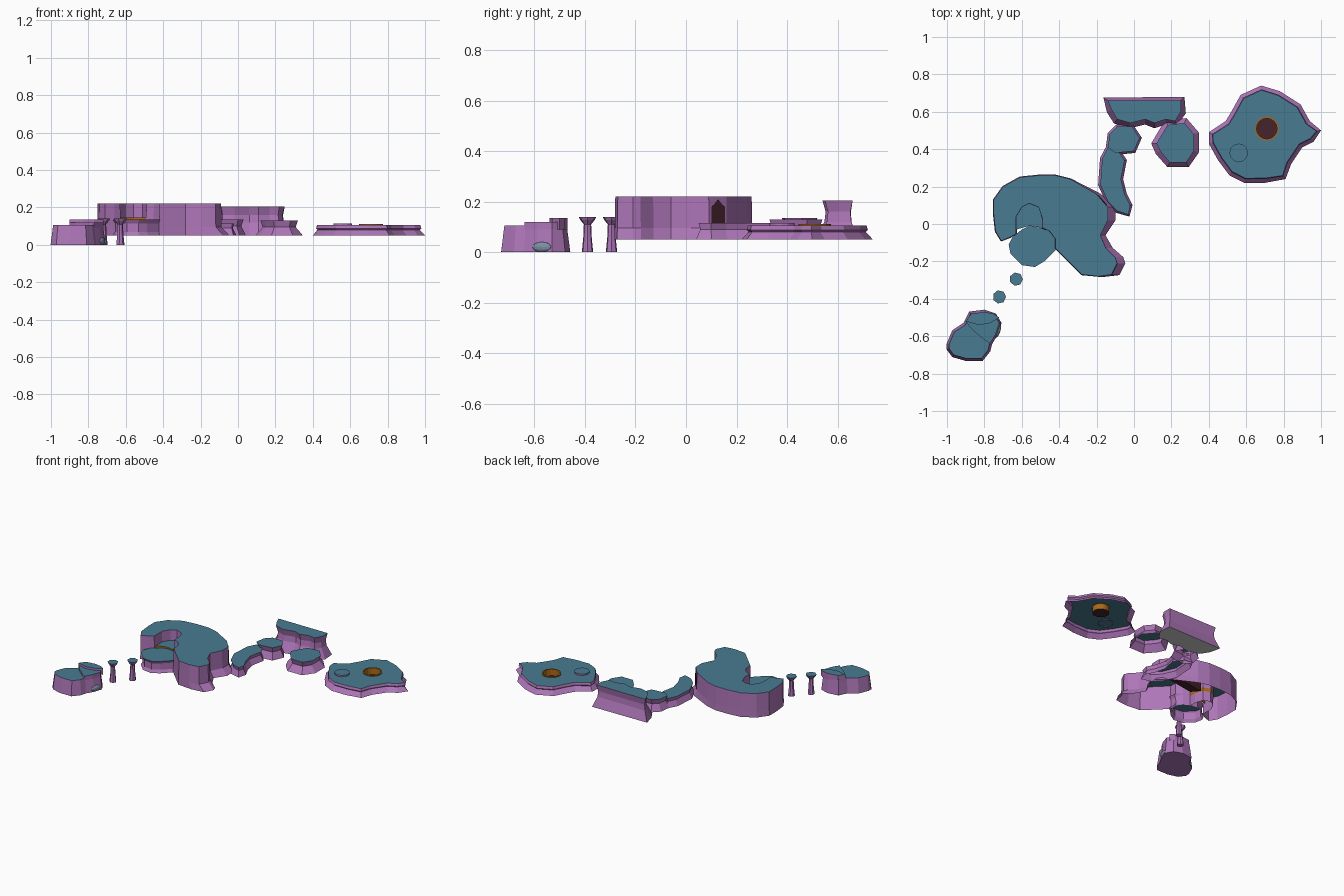
import bpy
import bmesh
import math
from mathutils import Vector

start_cube = bpy.data.objects.get("Cube")
if start_cube:
    bpy.data.objects.remove(start_cube, do_unlink=True)


def make_material(name, red, green, blue):
    mat = bpy.data.materials.new(name)
    mat.use_nodes = True
    mat.diffuse_color = (red, green, blue, 1)
    mat.node_tree.nodes["Principled BSDF"].inputs["Base Color"].default_value = (red, green, blue, 1)
    return mat


teal = make_material("teal_ground", .065, .2, .285)
purple = make_material("purple_cliff", .42, .18, .48)
maroon = make_material("dark_maroon", .06, .017, .025)
orange = make_material("orange_rim", .4, .14, .01)
grey = make_material("light_grey", .6, .6, .6)
pale = make_material("pale_blue", .2, .28, .38)


def finish(name, bm, materials):
    mesh = bpy.data.meshes.new(name)
    bm.to_mesh(mesh)
    bm.free()
    for mat in materials:
        mesh.materials.append(mat)
    obj = bpy.data.objects.new(name, mesh)
    bpy.context.collection.objects.link(obj)
    return obj


def offset_outline(points, amount):
    """Move a counterclockwise outline outward along its corner normals."""
    result = []
    for i, point in enumerate(points):
        before = (point - points[i - 1]).normalized()
        after = (points[(i + 1) % len(points)] - point).normalized()
        direction = before + after
        normal = Vector((direction.y, -direction.x)).normalized()
        result.append(point + normal * amount)
    return result


def circle(x, y, radius, sides):
    step = math.tau / sides
    return [Vector((x + radius * math.cos(i * step), y + radius * math.sin(i * step)))
            for i in range(sides)]


def hundredths(pairs):
    return [Vector(pair) / 100 for pair in pairs]


def island(name, points, levels, bottom=None, hole=None, skew=None,
           top_mat=teal, side_mat=purple):
    """Stack offset outlines from the top level down and cap the top."""
    bm = bmesh.new()
    rings = []
    for z, amount in levels:
        ring = []
        for p in offset_outline(points, amount):
            shift = skew(p, z) if skew else 0
            ring.append(bm.verts.new((p.x + shift, p.y, z)))
        rings.append(ring)
    count = len(points)
    for upper, lower in zip(rings, rings[1:]):
        for i in range(count):
            j = (i + 1) % count
            face = bm.faces.new((lower[i], lower[j], upper[j], upper[i]))
            face.material_index = 1
    if hole:
        inner = [bm.verts.new((p.x, p.y, levels[0][0])) for p in hole]
        edges = []
        for loop in (rings[0], inner):
            for i, vert in enumerate(loop):
                other = loop[i - 1]
                edges.append(bm.edges.get((vert, other)) or bm.edges.new((vert, other)))
        bmesh.ops.triangle_fill(bm, use_beauty=True, edges=edges, normal=(0, 0, 1))
    else:
        bm.faces.new(rings[0])
    if bottom:
        bm.faces.new(list(reversed(rings[-1]))).material_index = 2
    return finish(name, bm, (top_mat, side_mat, bottom or side_mat))


# High crescent plateau with an alcove; its foot spreads on the right side
plateau = hundredths([
    (-63, -5), (-63, 4), (-60, 9), (-56, 11), (-51, 9), (-49, 3), (-49, -2),
    (-45, -4), (-42, -8), (-42, -13), (-34, -21), (-28, -27), (-19, -28),
    (-12, -27), (-9, -21), (-10, -18), (-15, -13), (-18, -6), (-14, 2),
    (-14, 9), (-20, 16), (-34, 24), (-42, 26), (-51, 26), (-61, 25),
    (-70, 20), (-75, 13), (-75, 5), (-74, -4), (-71, -9), (-66, -7)])


def foot_spread(point, z):
    return .04 * min(1, max(0, (point.x + .25) * 8)) if z < .08 else 0


island("plateau", plateau, [(.22, 0), (.095, .002), (.05, .004)], skew=foot_spread)

# Alcove floor with an orange sill
alcove = hundredths([(-63, -3), (-56, -1), (-49, -2), (-49, 3), (-51, 9),
                     (-56, 11), (-60, 9), (-63, 4)])
island("alcove_floor", alcove, [(.145, 0), (.12, 0)], side_mat=orange)

# Front terrace below the alcove
terrace = hundredths([
    (-56, -1), (-60, -3), (-65, -7), (-67, -11), (-66, -16), (-60, -22),
    (-53, -23), (-48, -20), (-41, -13), (-41, -8), (-45, -4), (-50, -2)])
island("front_terrace", terrace, [(.135, 0), (.115, -.012), (.07, -.012), (.05, 0)])

# Cave passage opening on the right wall of the plateau
bm = bmesh.new()
along = Vector((-.06, .07, 0)).normalized()
base = Vector((-.166, .128, 0))
profile = [(-.035, .1), (.035, .1), (.035, .18), (.018, .19), (0, .208),
           (-.018, .19), (-.035, .18)]
mouth = [bm.verts.new(base + along * t + Vector((0, 0, z))) for t, z in profile]
back = [bm.verts.new(v.co + Vector((-.29, -.05, 0))) for v in mouth]
bm.faces.new(mouth)
bm.faces.new(list(reversed(back)))
for i in range(len(mouth)):
    bm.faces.new((mouth[i - 1], back[i - 1], back[i], mouth[i]))
bmesh.ops.recalc_face_normals(bm, faces=bm.faces)
finish("cave_passage", bm, (maroon,))

# Winding path of two stepped pieces
lower_path = hundredths([
    (-14, 41), (-17, 35), (-18, 21), (-14, 12), (-9, 7), (-3, 5), (-2, 10),
    (-5, 16), (-7, 24), (-5, 34), (-9, 40)])
island("lower_path", lower_path, [(.115, 0), (.09, -.008), (.05, .012)])
upper_path = hundredths([(-1, 52), (-9, 52), (-13, 48), (-14, 41), (-10, 38),
                         (0, 39), (3, 46)])
island("upper_path", upper_path, [(.135, 0), (.1, -.012), (.05, .012)])

# Back ridge with a pinched waist
ridge = hundredths([(25, 66), (-14, 66), (-12, 61), (-9, 56), (-2, 54),
                    (6, 56), (11, 54), (17, 56), (22, 55), (25, 60)])
island("back_ridge", ridge,
       [(.205, 0), (.16, -.013), (.12, -.008), (.05, .028)], bottom=grey)

# Small round island
round_outline = hundredths([(12, 43), (14, 39), (19, 33), (28, 33), (32, 39),
                            (32, 48), (27, 54), (18, 53)])
island("round_island", round_outline, [(.13, 0), (.095, -.012), (.05, .028)])

# Broad island with a sunken pit and a low disc
broad = hundredths([
    (40, 43), (45, 34), (51, 26), (59, 22), (70, 22), (81, 24), (84, 32),
    (90, 41), (96, 44), (100, 50), (94, 55), (89, 64), (78, 71), (68, 74),
    (57, 69), (52, 60), (49, 55), (40, 49)])
pit = circle(.71, .51, .055, 16)
island("broad_island", broad,
       [(.105, -.025), (.088, -.02), (.08, -.028), (.05, 0)], hole=pit)
island("low_disc", circle(.56, .38, .05, 12), [(.115, 0), (.1, 0)])

# Pit lining: raised rim, wall and dark floor
bm = bmesh.new()
loops = []
for radius, z in ((.064, .104), (.064, .111), (.055, .111), (.055, .065)):
    loops.append([bm.verts.new((p.x, p.y, z)) for p in circle(.71, .51, radius, 16)])
for outer, inner in zip(loops, loops[1:]):
    for i in range(16):
        bm.faces.new((outer[i - 1], outer[i], inner[i], inner[i - 1]))
bm.faces.new(loops[-1]).material_index = 1
finish("pit_lining", bm, (orange, maroon))

# Front left island with two steps
landing = hundredths([
    (-100, -64), (-100, -67), (-97, -71), (-90, -73), (-81, -73), (-77, -68),
    (-76, -64), (-73, -59), (-71, -53), (-74, -48), (-80, -46), (-88, -47),
    (-91, -53), (-97, -57)])
island("landing_island", landing, [(.105, -.012), (.09, -.01), (0, .002)], bottom=purple)
lower_step = hundredths([(-87, -56), (-80, -62), (-77, -64), (-74, -59), (-72, -53),
                         (-75, -48), (-80, -47), (-87, -48), (-90, -52)])
island("lower_step", lower_step, [(.12, 0), (.09, 0)])
upper_step = hundredths([(-90, -52), (-83, -54), (-77, -53), (-72, -50),
                         (-75, -48), (-80, -47), (-87, -48)])
island("upper_step", upper_step, [(.135, 0), (.09, 0)])

# Pale spot low on the landing wall
bm = bmesh.new()
bmesh.ops.create_uvsphere(bm, u_segments=12, v_segments=8, radius=.04)
spot = finish("wall_spot", bm, (pale,))
spot.location = (-.726, -.57, .02)
spot.scale = (.3, 1, .5)
spot.rotation_euler.z = -.3

# Stepping pillars with wide caps
for name, x, y in (("near_pillar", -.72, -.39), ("far_pillar", -.63, -.295)):
    island(name, circle(x, y, .036, 7),
           [(.14, 0), (.128, -.006), (.11, -.021), (.06, -.019), (0, -.013)], bottom=purple)
